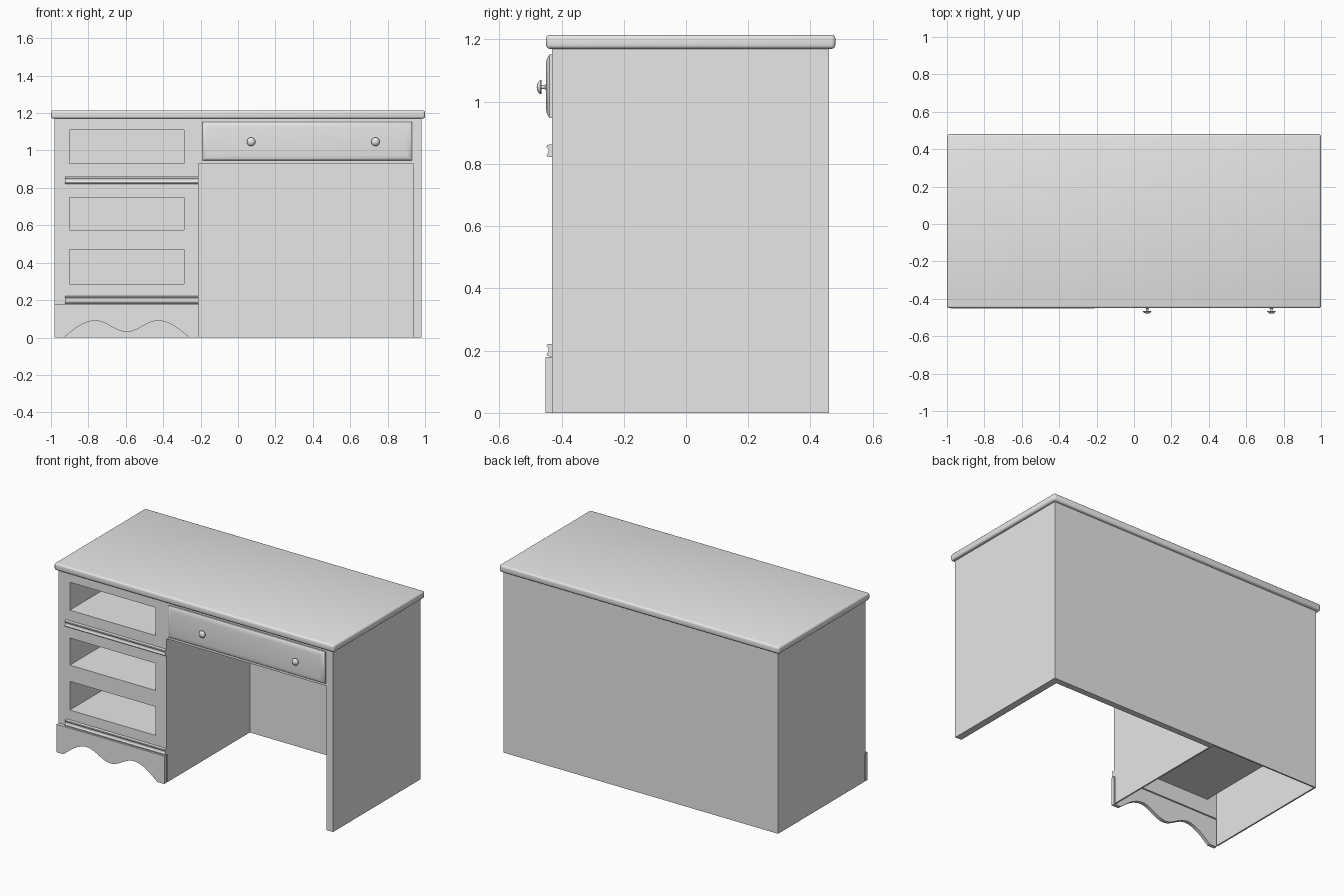
import bpy, bmesh, math

cube = bpy.data.objects.get("Cube")
if cube:
    bpy.data.objects.remove(cube, do_unlink=True)

GREY = (0.8, 0.8, 0.8, 1)
grey = bpy.data.materials.new("plain_grey")
grey.use_nodes = True
grey.diffuse_color = GREY
grey.node_tree.nodes["Principled BSDF"].inputs["Base Color"].default_value = GREY

BODY_L, BODY_R = -0.98, 0.98        # outer cabinet sides
FRONT, BACK = -0.43, 0.46           # cabinet front and back faces
TOP = 1.17                          # underside of the desktop
KNEE_L, KNEE_R, KNEE_TOP = -0.21, 0.935, 0.93
WALL = 0.01
OPEN_L, OPEN_R = -0.90, -0.29
OPENINGS = [(0.285, 0.47), (0.575, 0.75), (0.93, 1.11)]
SKIRT_TOP = 0.18


def finish(name, bm, smooth=False):
    bmesh.ops.recalc_face_normals(bm, faces=bm.faces)
    mesh = bpy.data.meshes.new(name)
    bm.to_mesh(mesh)
    bm.free()
    mesh.materials.append(grey)
    obj = bpy.data.objects.new(name, mesh)
    bpy.context.collection.objects.link(obj)
    if smooth:
        bpy.ops.object.select_all(action='DESELECT')
        obj.select_set(True)
        bpy.context.view_layer.objects.active = obj
        bpy.ops.object.shade_smooth_by_angle(angle=math.radians(35))
    return obj


def box_mesh(x, y, z):
    bm = bmesh.new()
    bmesh.ops.create_cube(bm, size=1)
    for v in bm.verts:
        v.co = [r[0] if c < 0 else r[1] for c, r in zip(v.co, (x, y, z))]
    return bm


def box(name, x, y, z):
    return finish(name, box_mesh(x, y, z))


def extrude(name, points, shift, smooth=False):
    """Extrude a closed outline along a vector."""
    bm = bmesh.new()
    face = bm.faces.new([bm.verts.new(p) for p in points])
    out = bmesh.ops.extrude_face_region(bm, geom=[face])
    bmesh.ops.translate(bm, vec=shift,
                        verts=[g for g in out["geom"] if isinstance(g, bmesh.types.BMVert)])
    return finish(name, bm, smooth)


# Desktop with a rounded edge
bm = box_mesh((-1, 1), (-0.45, 0.48), (TOP, 1.215))
bmesh.ops.bevel(bm, geom=bm.edges[:], offset=0.012, segments=3, profile=0.5, affect='EDGES')
finish("desktop", bm, True)

# Front frame with the drawer openings and the kneehole left out
xs = [BODY_L, OPEN_L, OPEN_R, KNEE_L, KNEE_R, BODY_R]
zs = sorted({0, SKIRT_TOP, TOP, KNEE_TOP, *[z for pair in OPENINGS for z in pair]})


def is_solid(x, z):
    if x < KNEE_L:
        in_opening = OPEN_L < x < OPEN_R and any(a < z < b for a, b in OPENINGS)
        return z > SKIRT_TOP and not in_opening
    return x > KNEE_R or z > KNEE_TOP


bm = bmesh.new()
for xa, xb in zip(xs, xs[1:]):
    for za, zb in zip(zs, zs[1:]):
        if is_solid((xa + xb) / 2, (za + zb) / 2):
            corners = [(xa, za), (xb, za), (xb, zb), (xa, zb)]
            bm.faces.new([bm.verts.new((x, FRONT, z)) for x, z in corners])
bmesh.ops.remove_doubles(bm, verts=bm.verts[:], dist=0.0001)
out = bmesh.ops.extrude_face_region(bm, geom=bm.faces[:])
bmesh.ops.translate(bm, vec=(0, WALL, 0),
                    verts=[g for g in out["geom"] if isinstance(g, bmesh.types.BMVert)])
finish("front_frame", bm)

# Cabinet panels
INNER = FRONT + WALL
box("right_side_panel", (BODY_L, BODY_L + WALL), (INNER, BACK - WALL), (0, TOP))
box("back_panel", (BODY_L, KNEE_R), (BACK - WALL, BACK), (0, TOP))
box("left_side_panel", (KNEE_R, BODY_R), (INNER, BACK), (0, TOP))
box("kneehole_side", (KNEE_L - WALL, KNEE_L), (INNER, BACK - WALL), (0, TOP))
box("kneehole_back", (KNEE_L, KNEE_R), (0.42, BACK - WALL), (0, TOP))
box("kneehole_ceiling", (KNEE_L, KNEE_R), (INNER, 0.42), (KNEE_TOP, KNEE_TOP + WALL))

# Open drawer compartments
for label, span in zip(("lower", "middle", "upper"), OPENINGS):
    bm = box_mesh((OPEN_L, OPEN_R), (INNER, BACK - 2 * WALL), span)
    front = min(bm.faces, key=lambda f: f.calc_center_median().y)
    bmesh.ops.delete(bm, geom=[front], context='FACES_ONLY')
    pocket = finish(label + "_drawer_compartment", bm)
    shell = pocket.modifiers.new("thickness", 'SOLIDIFY')
    shell.thickness = 0.004
    shell.offset = 1

# Scalloped skirt under the drawers
scallop = []
for i in range(41):
    t = i / 20 - 1
    a = abs(t)
    z = 0.06 - 0.03 * math.cos(2 * math.pi * t) if a < 0.5 else 0.09 * math.cos(math.pi * (a - 0.5))
    scallop.append((-0.595 + 0.335 * t, -0.452, max(z, 0)))
outline = [(BODY_L, -0.452, 0), *scallop, (KNEE_L, -0.452, 0),
           (KNEE_L, -0.452, SKIRT_TOP), (BODY_L, -0.452, SKIRT_TOP)]
extrude("scalloped_skirt", outline, (0, 0.022, 0), True)

# Grooved mouldings across the drawer stack
half = [(0, 0.02), (0.011, 0.02), (0.017, 0.018), (0.018, 0.012), (0.014, 0.008), (0.012, 0.003)]
profile = half + [(d, -h) for d, h in reversed(half)]
for label, z in (("upper", 0.842), ("lower", 0.202)):
    extrude(label + "_moulding", [(-0.925, FRONT - d, z + h) for d, h in profile],
            (KNEE_L + 0.925, 0, 0), True)

# Wide drawer front with a softly rounded face
bm = bmesh.new()
rings = []
for depth, inset in ((0, 0), (0.008, 0.001), (0.014, 0.008), (0.018, 0.018), (0.02, 0.03)):
    x0, x1, z0, z1 = -0.19 + inset, 0.93 - inset, 0.947 + inset, 1.153 - inset
    rings.append([bm.verts.new((x, FRONT - depth, z))
                  for x, z in ((x0, z0), (x1, z0), (x1, z1), (x0, z1))])
for a, b in zip(rings, rings[1:]):
    for i in range(4):
        j = (i + 1) % 4
        bm.faces.new((a[i], a[j], b[j], b[i]))
bm.faces.new(rings[0])
bm.faces.new(rings[-1])
finish("wide_drawer_front", bm, True)

# Turned knobs
turning = [(0.012, -0.448), (0.007, -0.453), (0.006, -0.464), (0.022, -0.464),
           (0.023, -0.467), (0.019, -0.473), (0.011, -0.478), (0, -0.48)]
for label, x in (("right", 0.07), ("left", 0.735)):
    bm = bmesh.new()
    verts = [bm.verts.new((x + r, y, 1.047)) for r, y in turning]
    edges = [bm.edges.new(pair) for pair in zip(verts, verts[1:])]
    bmesh.ops.spin(bm, geom=verts + edges, cent=(x, 0, 1.047), axis=(0, 1, 0),
                   angle=2 * math.pi, steps=20)
    bmesh.ops.remove_doubles(bm, verts=bm.verts[:], dist=0.0001)
    finish(label + "_knob", bm, True)
